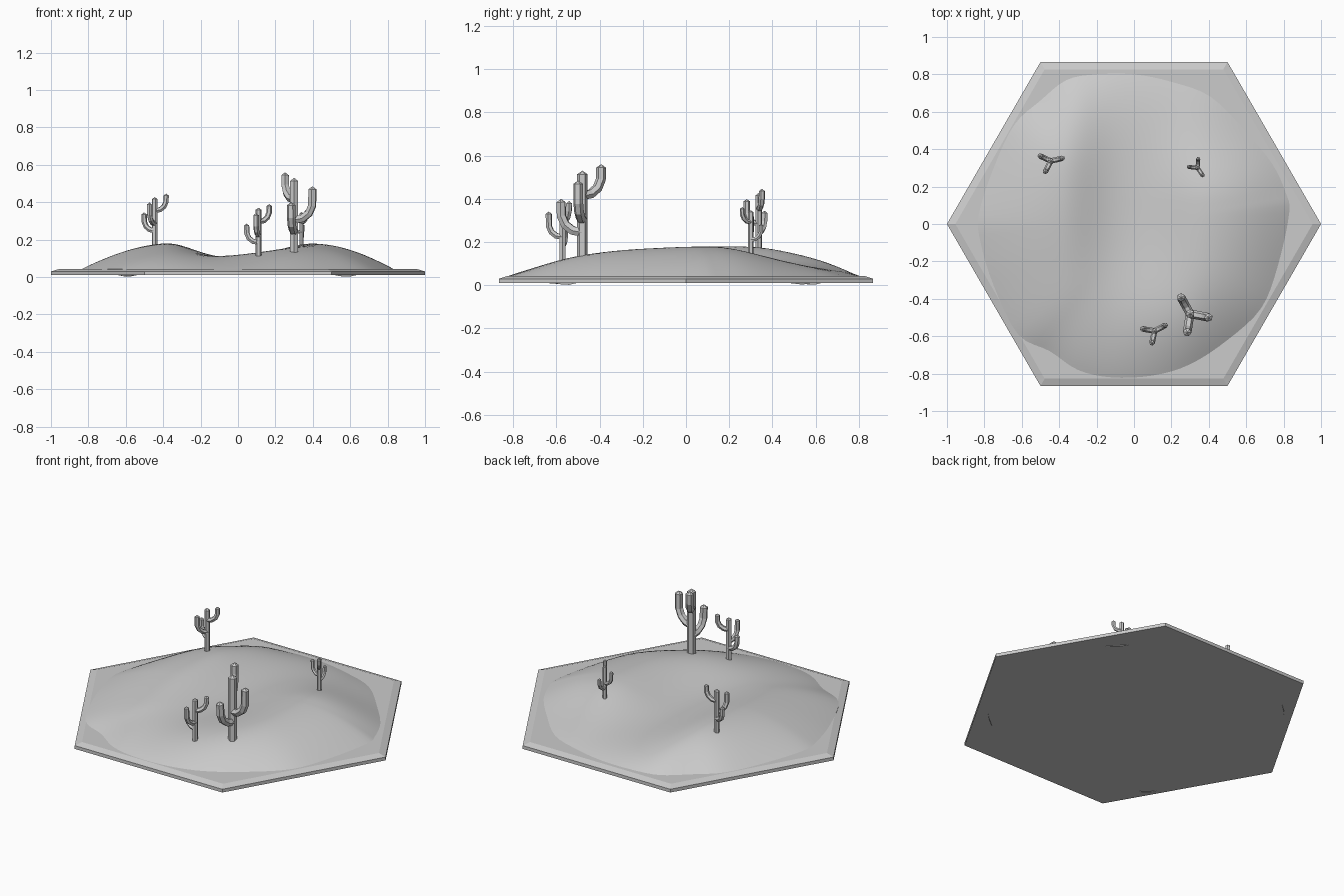
import bpy, bmesh
from math import sin, cos, pi, exp, radians
from mathutils import Vector

default = bpy.data.objects.get("Cube")
if default:
    bpy.data.objects.remove(default, do_unlink=True)


def finish(bm, name):
    bmesh.ops.recalc_face_normals(bm, faces=bm.faces)
    mesh = bpy.data.meshes.new(name)
    bm.to_mesh(mesh)
    bm.free()
    obj = bpy.data.objects.new(name, mesh)
    bpy.context.collection.objects.link(obj)
    return obj


def bridge(bm, lower, upper):
    n = len(lower)
    for i in range(n):
        j = (i + 1) % n
        bm.faces.new((lower[i], lower[j], upper[j], upper[i]))


# Hexagonal tile with a chamfered upper edge
bm = bmesh.new()
loops = []
for radius, z in ((1, 0.01), (1, 0.03), (0.955, 0.043)):
    loops.append([bm.verts.new((radius * cos(k * pi / 3), radius * sin(k * pi / 3), z))
                  for k in range(6)])
bridge(bm, loops[0], loops[1])
bridge(bm, loops[1], loops[2])
bm.faces.new(loops[0])
bm.faces.new(loops[2])
finish(bm, "hexagon_base")


# Sand dune: irregular outline, two ridges with a valley between
OUTLINE = [(.83, .06), (.81, .17), (.74, .32), (.6, .49), (.41, .68), (.2, .76),
           (0, .8), (-.2, .8), (-.36, .77), (-.5, .66), (-.64, .53), (-.75, .3),
           (-.83, .05), (-.82, -.1), (-.75, -.33), (-.62, -.59), (-.45, -.68),
           (-.3, -.78), (-.12, -.82), (.1, -.81), (.3, -.75), (.5, -.62),
           (.68, -.45), (.77, -.22)]


def smooth_closed(points, steps):
    pts = [Vector(p) for p in points]
    n = len(pts)
    result = []
    for i in range(n):
        a, b, c, d = (pts[(i + k) % n] for k in (-1, 0, 1, 2))
        for s in range(steps):
            t = s / steps
            result.append(0.5 * (2 * b + (c - a) * t + (2 * a - 5 * b + 4 * c - d) * t**2
                                 + (3 * b - a - 3 * c + d) * t**3))
    return result


def bump(x, y, centre, left, right, front, back):
    dx, dy = x - centre[0], y - centre[1]
    sx = right if dx > 0 else left
    sy = back if dy > 0 else front
    return exp(-(dx / sx) ** 2 - (dy / sy) ** 2)


def dune_height(x, y, t):
    hills = (0.05
             + 0.095 * bump(x, y, (-.4, .3), .45, .22, .8, .65)
             + 0.09 * bump(x, y, (.42, .12), .27, .45, .8, .36)
             + 0.03 * bump(x, y, (.15, -.5), .3, .3, .3, .3))
    return 0.043 + (1 - t ** 5) * hills


rim = smooth_closed(OUTLINE, 4)
bm = bmesh.new()
RINGS = 32
previous = None
centre = bm.verts.new((0, 0, dune_height(0, 0, 0)))
for r in range(1, RINGS + 1):
    t = r / RINGS
    ring = [bm.verts.new((p.x * t, p.y * t, dune_height(p.x * t, p.y * t, t))) for p in rim]
    if previous:
        bridge(bm, previous, ring)
    else:
        for i in range(len(ring)):
            bm.faces.new((centre, ring[i], ring[(i + 1) % len(ring)]))
    previous = ring
# Rim tucked into the tile, dipping a little lower at four spots
skirt = []
for p in rim:
    dip = max(exp(-((abs(p.x) - .58) / .06) ** 2 - ((abs(p.y) - .56) / .08) ** 2), 0)
    skirt.append(bm.verts.new((p.x, p.y, 0.015 - 0.015 * dip)))
bridge(bm, previous, skirt)
dune = finish(bm, "sand_dune")
bpy.ops.object.select_all(action="DESELECT")
dune.select_set(True)
bpy.context.view_layer.objects.active = dune
bpy.ops.object.shade_smooth_by_angle(angle=radians(40))


# Cactus limbs: six-sided tubes swept along a path, with a pointed tip
def sweep(bm, path, angle, radius):
    out = Vector((cos(angle), sin(angle), 0))
    side = Vector((-sin(angle), cos(angle), 0))
    pts = [out * r + Vector((0, 0, z)) for r, z in path]
    previous = None
    for i, p in enumerate(pts):
        tangent = (pts[min(i + 1, len(pts) - 1)] - pts[max(i - 1, 0)]).normalized()
        normal = tangent.cross(side)
        ring = [bm.verts.new(p + radius * (side * cos(k * pi / 3) + normal * sin(k * pi / 3)))
                for k in range(6)]
        if previous:
            bridge(bm, previous, ring)
        else:
            bm.faces.new(ring)
        previous = ring
    apex = bm.verts.new(pts[-1] + Vector((0, 0, radius * 0.7)))
    for k in range(6):
        bm.faces.new((previous[k], previous[(k + 1) % 6], apex))


# Arms: direction in degrees, joint height, tip height
ARMS = [(119, .285, .43), (-11, .175, .355), (-99, .115, .27)]


def cactus(name, location, scale, turn):
    bm = bmesh.new()
    sweep(bm, [(0, -.06), (0, .383)], radians(turn), .025)
    for degrees, joint, tip in ARMS:
        path = [(0, joint), (.045, joint + .008), (.08, joint + .035),
                (.098, joint + .075), (.1, tip - .016)]
        sweep(bm, path, radians(degrees + turn), .023)
    obj = finish(bm, name)
    obj.location = location
    obj.scale = (scale,) * 3
    return obj


cactus("cactus_large", (.3, -.48, .13), 1, 0)
cactus("cactus_front", (.11, -.572, .11), .65, -91)
cactus("cactus_back_right", (-.445, .337, .175), .63, -106)
cactus("cactus_back_left", (.34, .3, .155), .48, -175)
